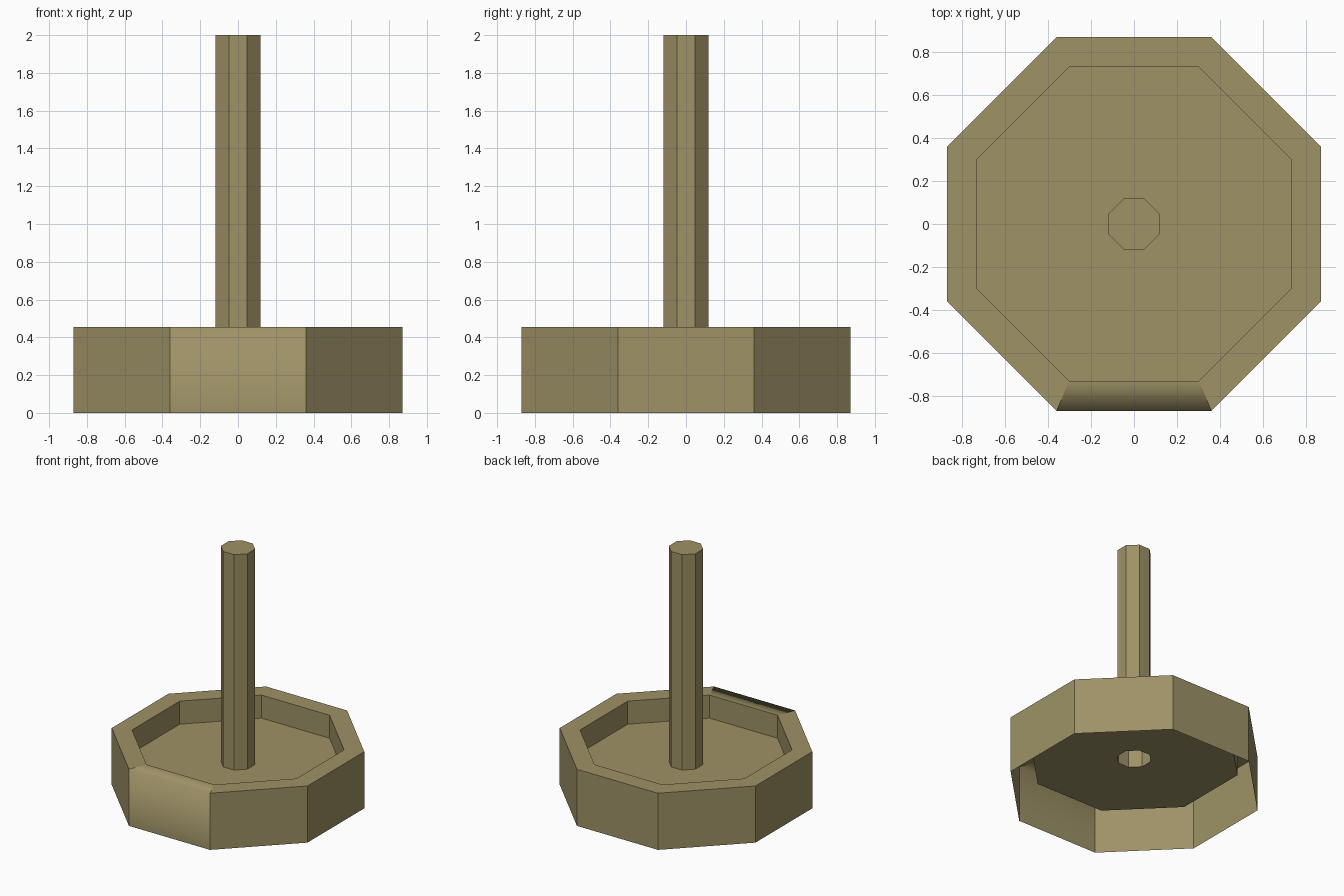
import bpy
import bmesh
from math import cos, sin, pi

cube = bpy.data.objects.get("Cube")
if cube:
    bpy.data.objects.remove(cube)

SIDES = 8
FRONT = 5  # index of the side facing -y

# Main sizes: widths are from the axis to the middle of a flat side
OUTER, INNER, POST = 0.87, 0.73, 0.118
RIM_Z, FLOOR_Z, TOP_Z = 0.455, 0.27, 2.0

stone = bpy.data.materials.new("khaki_stone")
stone.use_nodes = True
colour = (0.342, 0.287, 0.133, 1)
stone.diffuse_color = colour
stone.node_tree.nodes["Principled BSDF"].inputs["Base Color"].default_value = colour


def octagon_ring(bm, apothem, z):
    r = apothem / cos(pi / SIDES)
    angles = [(2 * i + 1) * pi / SIDES for i in range(SIDES)]
    return [bm.verts.new((r * cos(a), r * sin(a), z)) for a in angles]


def octagon_shell(name, profile, cap=False, soft_steps=()):
    """Skin an octagonal shell along a profile of (apothem, height) points."""
    bm = bmesh.new()
    rings = [octagon_ring(bm, *point) for point in profile]
    for step, (a, b) in enumerate(zip(rings, rings[1:])):
        for i in range(SIDES):
            j = (i + 1) % SIDES
            face = bm.faces.new((a[i], a[j], b[j], b[i]))
            face.smooth = i == FRONT and step in soft_steps
    if cap:
        bm.faces.new(rings[-1])
    mesh = bpy.data.meshes.new(name)
    bm.to_mesh(mesh)
    bm.free()
    mesh.materials.append(stone)
    obj = bpy.data.objects.new(name, mesh)
    bpy.context.collection.objects.link(obj)
    return obj


# Basin: outer wall, flat rim, inner wall, floor; open underneath,
# with a softened edge between the front wall and front rim
octagon_shell("basin", [(OUTER, 0), (OUTER, RIM_Z), (INNER, RIM_Z),
                        (INNER, FLOOR_Z), (POST, FLOOR_Z)], soft_steps=(0, 1))

# Hollow post, closed at the top and open at the floor
octagon_shell("post", [(POST, FLOOR_Z), (POST, TOP_Z)], cap=True)
